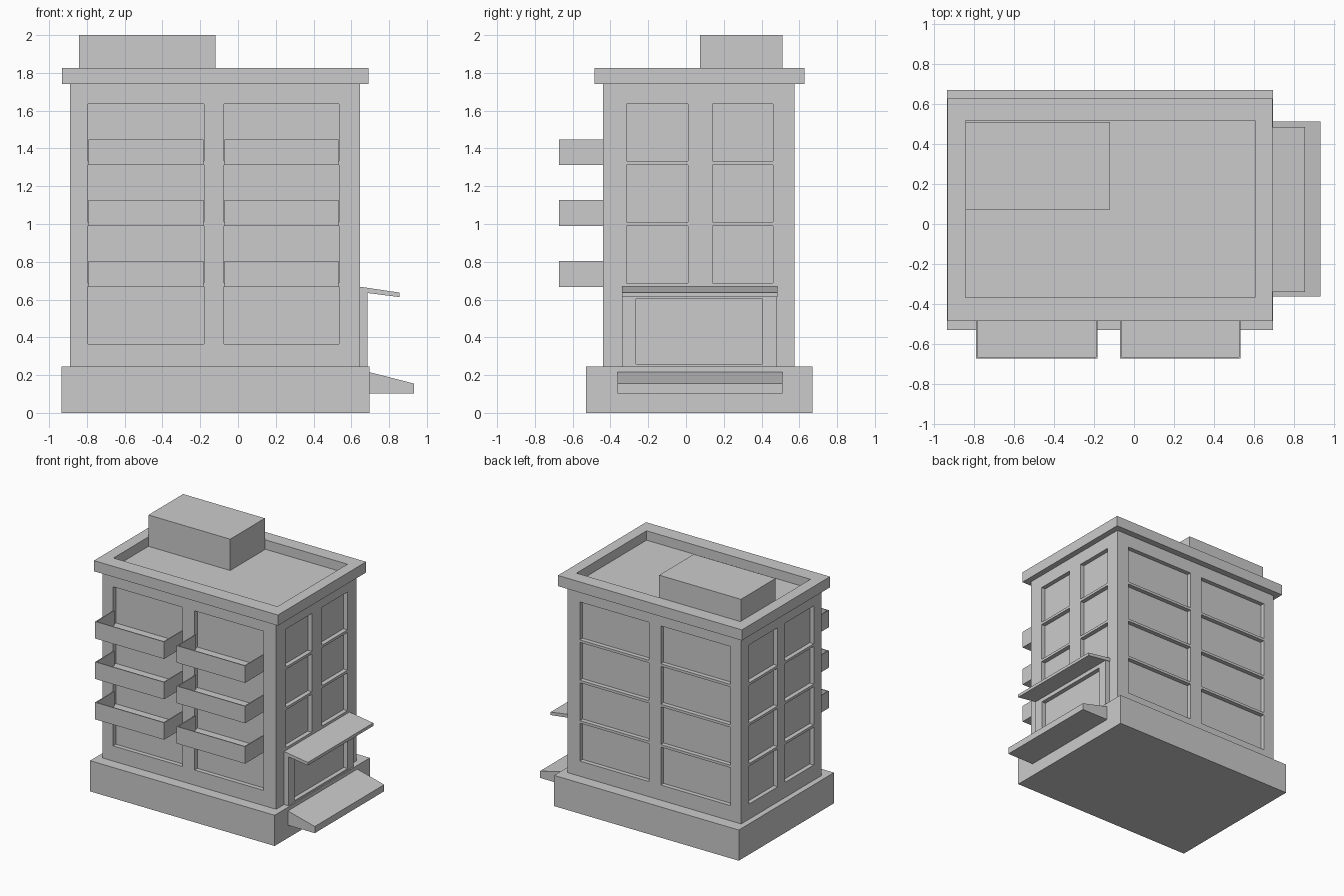
import bpy
import bmesh
from mathutils import Vector

cube = bpy.data.objects.get("Cube")
if cube:
    bpy.data.objects.remove(cube, do_unlink=True)

grey = bpy.data.materials.new("plain grey")
grey.use_nodes = True
grey.diffuse_color = (0.6, 0.6, 0.6, 1)
grey.node_tree.nodes["Principled BSDF"].inputs["Base Color"].default_value = (0.6, 0.6, 0.6, 1)


def finish(name, bm):
    bmesh.ops.recalc_face_normals(bm, faces=bm.faces)
    mesh = bpy.data.meshes.new(name)
    bm.to_mesh(mesh)
    bm.free()
    mesh.materials.append(grey)
    obj = bpy.data.objects.new(name, mesh)
    bpy.context.scene.collection.objects.link(obj)
    return obj


def add_box(bm, x, y, z):
    lo, hi = Vector((x[0], y[0], z[0])), Vector((x[1], y[1], z[1]))
    for v in bmesh.ops.create_cube(bm, size=1)["verts"]:
        v.co = (lo + hi) / 2 + v.co * (hi - lo)


def boxes(name, parts):
    bm = bmesh.new()
    for part in parts:
        add_box(bm, *part)
    return finish(name, bm)


def extrude_profile(name, points, y):
    """Close an x-z outline and push it along y."""
    bm = bmesh.new()
    face = bm.faces.new([bm.verts.new((px, y[0], pz)) for px, pz in points])
    out = bmesh.ops.extrude_face_region(bm, geom=[face])["geom"]
    bmesh.ops.translate(bm, vec=(0, y[1] - y[0], 0),
                        verts=[g for g in out if isinstance(g, bmesh.types.BMVert)])
    return finish(name, bm)


def cut(obj, parts):
    cutter = boxes("cutter", parts)
    cutter.hide_render = True
    mod = obj.modifiers.new("cut", "BOOLEAN")
    mod.operation = "DIFFERENCE"
    mod.solver = "EXACT"
    mod.object = cutter
    bpy.context.view_layer.objects.active = obj
    bpy.ops.object.modifier_apply(modifier=mod.name)
    bpy.data.objects.remove(cutter, do_unlink=True)


# Overall extents
WX, WY = (-0.89, 0.645), (-0.44, 0.575)
BASE_TOP, ROOF, RIM = 0.245, 1.75, 1.825
DEPTH, OUT = 0.035, 0.1
STOREY = 0.3225
floors = [0.366 + STOREY * i for i in range(4)]
rows = [(z, z + 0.302) for z in floors]
bays = [(-0.795, -0.18), (-0.075, 0.535)]
left_bays = [(-0.34, 0.02), (0.115, 0.475)]
right_bays = [(-0.315, 0.01), (0.14, 0.46)]

# Plinth and walls
boxes("plinth", [((-0.935, 0.695), (-0.53, 0.67), (0, BASE_TOP))])
walls = boxes("walls", [(WX, WY, (BASE_TOP, ROOF))])

# Recessed windows on all four sides
recesses = []
for i, row in enumerate(rows):
    for bay in bays:
        recesses.append((bay, (WY[0] - OUT, WY[0] + DEPTH), row))
        recesses.append((bay, (WY[1] - DEPTH, WY[1] + OUT), row))
    for bay in left_bays:
        recesses.append(((WX[0] - OUT, WX[0] + DEPTH), bay, row))
    if i > 0:
        for bay in right_bays:
            recesses.append(((WX[1] - DEPTH, WX[1] + OUT), bay, row))
cut(walls, recesses)

# Roof rim and rooftop housing
rim = boxes("roof_rim", [((-0.932, 0.692), (-0.485, 0.627), (1.74, RIM))])
cut(rim, [((-0.842, 0.605), (-0.367, 0.517), (ROOF, RIM + OUT))])
boxes("roof_housing", [((-0.842, -0.12), (0.073, 0.51), (ROOF, 2.0))])

# Balconies: a floor and three thin panels
T = 0.008
for i, z in enumerate(floors[1:]):
    for side, (a, b) in zip(("right", "left"), bays):
        a, b = a + 0.004, b - 0.002
        y, height = (-0.672, WY[0]), (z - 0.021, z + 0.115)
        boxes(f"balcony_{side}_{i + 1}", [
            ((a, b), y, (height[0], z)),
            ((a, b), (y[0], y[0] + T), height),
            ((a, a + T), y, height),
            ((b - T, b), y, height)])

# Entrance surround with recessed door
door = boxes("door_surround", [((WX[1] - 0.005, 0.685), (-0.34, 0.48), (BASE_TOP, 0.645))])
cut(door, [((0.65, 0.8), (-0.265, 0.405), (0.258, 0.603))])

# Sloping canopy and entrance ramp
extrude_profile("canopy", [(0.645, 0.64), (0.855, 0.613), (0.855, 0.637), (0.645, 0.668)],
                (-0.34, 0.485))
extrude_profile("entrance_ramp", [(0.69, 0.102), (0.932, 0.102), (0.932, 0.155), (0.69, 0.217)],
                (-0.363, 0.512))
